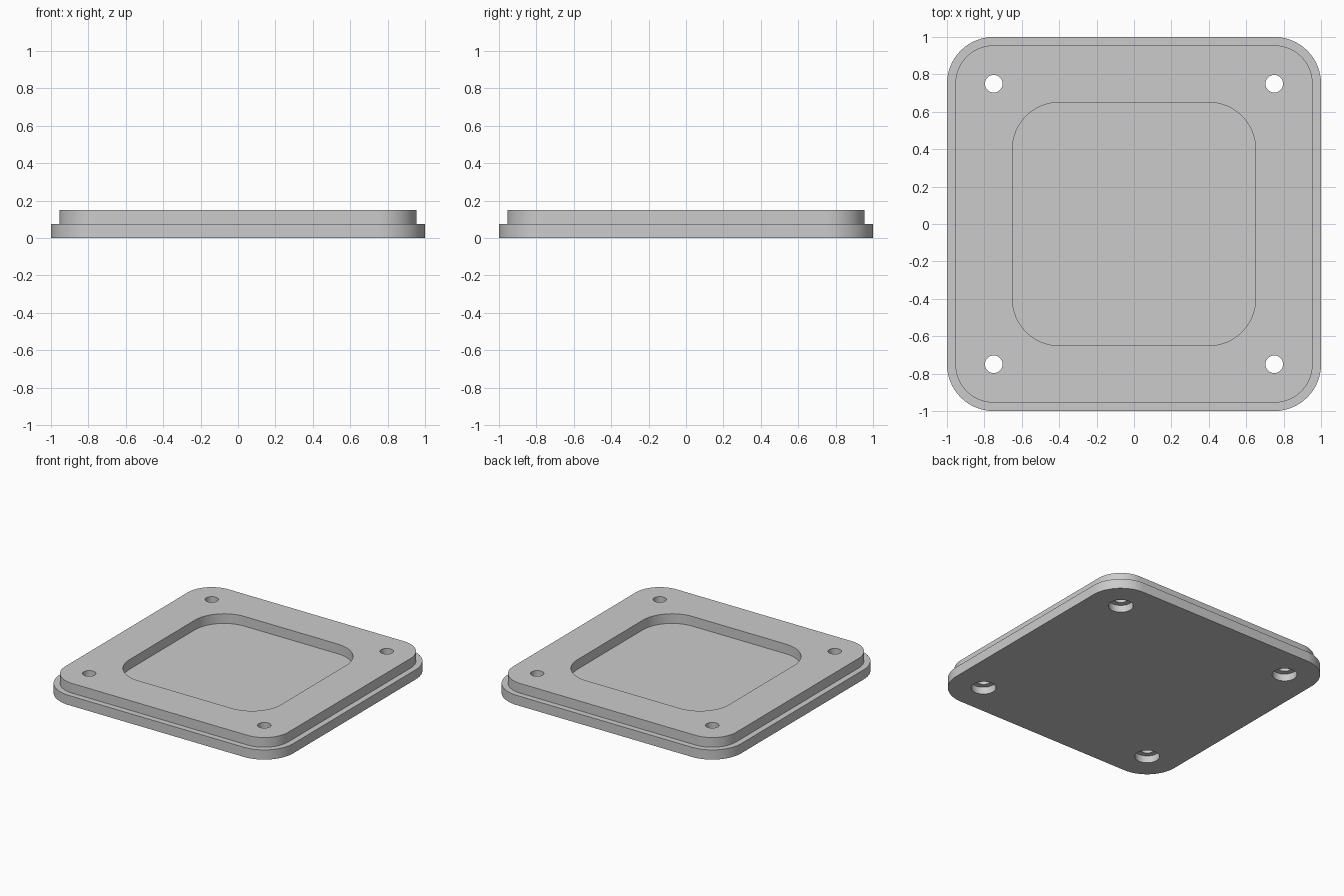
import bpy
import bmesh
from math import cos, sin, pi, radians

cube = bpy.data.objects.get("Cube")
if cube:
    bpy.data.objects.remove(cube, do_unlink=True)

grey = bpy.data.materials.new("light_grey")
grey.use_nodes = True
colour = (0.6, 0.6, 0.6, 1)
grey.diffuse_color = colour
grey.node_tree.nodes["Principled BSDF"].inputs["Base Color"].default_value = colour


def rounded_square(half, radius, z, steps=16):
    """Outline of a square with rounded corners, counter-clockwise."""
    inner = half - radius
    points = []
    for corner, (sx, sy) in enumerate([(1, 1), (-1, 1), (-1, -1), (1, -1)]):
        for i in range(steps + 1):
            a = (corner + i / steps) * pi / 2
            points.append((sx * inner + radius * cos(a), sy * inner + radius * sin(a), z))
    return points


def circle(cx, cy, radius, z, steps=48):
    return [(cx + radius * cos(2 * pi * i / steps),
             cy + radius * sin(2 * pi * i / steps), z) for i in range(steps)]


def skin(bm, outlines):
    """Join stacked outlines with quads and cap both ends."""
    loops = [[bm.verts.new(p) for p in outline] for outline in outlines]
    for low, high in zip(loops, loops[1:]):
        for i in range(len(low)):
            j = (i + 1) % len(low)
            bm.faces.new((low[i], low[j], high[j], high[i]))
    bm.faces.new(loops[0][::-1])
    bm.faces.new(loops[-1])


def make_object(name, bm):
    bmesh.ops.recalc_face_normals(bm, faces=bm.faces)
    mesh = bpy.data.meshes.new(name)
    bm.to_mesh(mesh)
    bm.free()
    mesh.materials.append(grey)
    obj = bpy.data.objects.new(name, mesh)
    bpy.context.collection.objects.link(obj)
    return obj


# Stepped plate with a shallow pocket in its top
bm = bmesh.new()
skin(bm, [rounded_square(*ring) for ring in [
    (1.0, 0.25, 0.0),        # bottom edge
    (1.0, 0.25, 0.075),      # flange
    (0.955, 0.205, 0.075),   # step
    (0.955, 0.205, 0.15),    # top edge
    (0.65, 0.25, 0.15),      # pocket rim
    (0.65, 0.25, 0.075),     # pocket floor
]])
plate = make_object("cover_plate", bm)

# Four screw holes, counterbored from below
bm = bmesh.new()
for x in (-0.75, 0.75):
    for y in (-0.75, 0.75):
        skin(bm, [circle(x, y, r, z) for r, z in
                  [(0.087, -0.1), (0.087, 0.055), (0.047, 0.055), (0.047, 0.25)]])
cutter = make_object("screw_hole_cutter", bm)
cutter.hide_render = True

cut = plate.modifiers.new("screw_holes", 'BOOLEAN')
cut.operation = 'DIFFERENCE'
cut.solver = 'EXACT'
cut.object = cutter

bpy.ops.object.select_all(action='DESELECT')
plate.select_set(True)
bpy.context.view_layer.objects.active = plate
bpy.ops.object.modifier_apply(modifier=cut.name)
bpy.data.objects.remove(cutter, do_unlink=True)

# Smooth corners and bores, crisp rims
bpy.ops.object.shade_smooth_by_angle(angle=radians(30))
